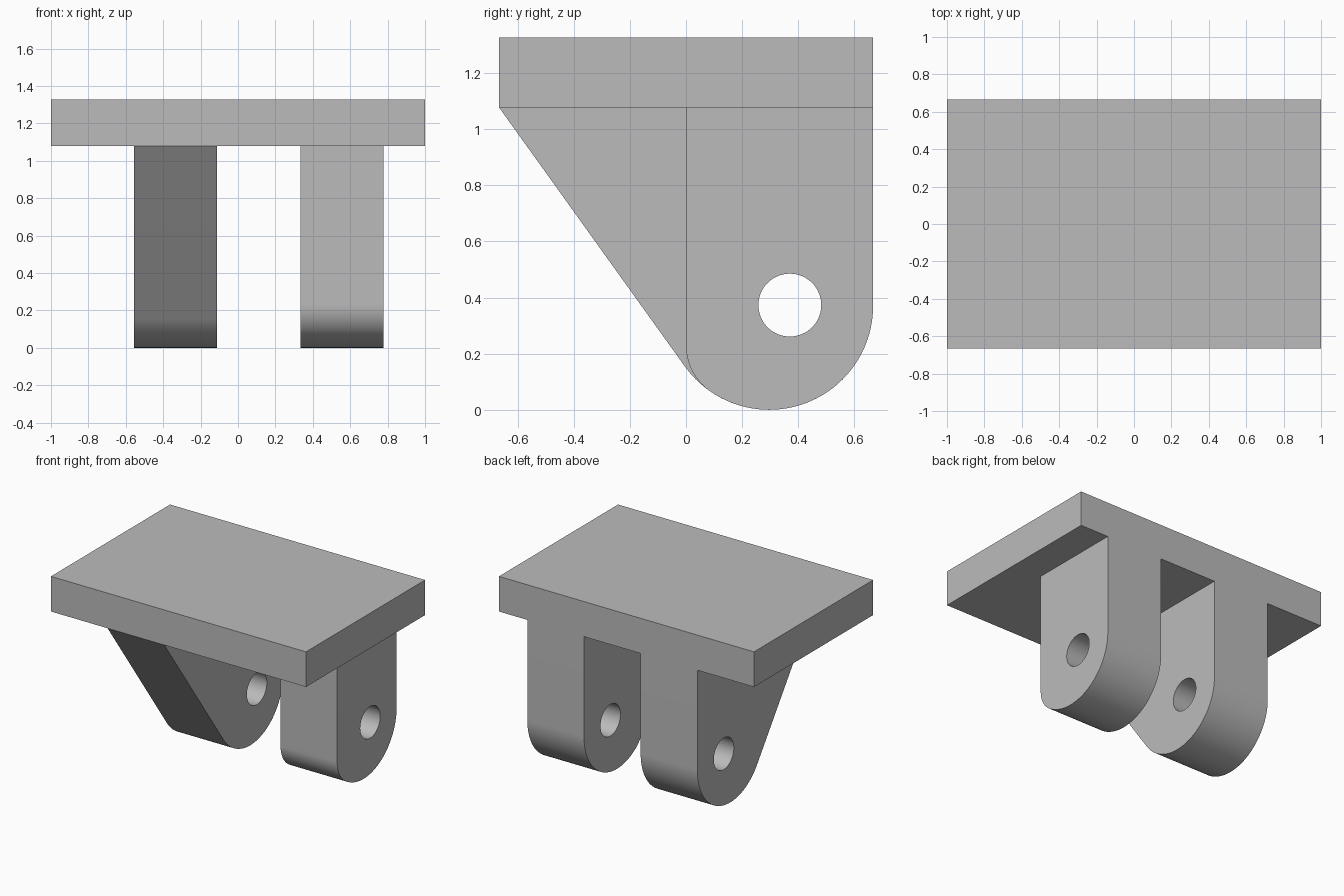
import bpy
import bmesh
from math import sin, cos, atan2, radians, pi, sqrt
from mathutils import Matrix

cube = bpy.data.objects.get("Cube")
if cube:
    bpy.data.objects.remove(cube, do_unlink=True)

HALF_DEPTH = 2 / 3      # half the plate depth, also the back plane
PLATE_Z = 1.078         # underside of the plate
TOP_Z = 1.327
R = 0.37                # rounded end of each lug
CY, CZ = HALF_DEPTH - R, R
FILLET = 0.2            # softer front corner of the straight lug

grey = bpy.data.materials.new("plain grey")
grey.use_nodes = True
grey.diffuse_color = (0.5, 0.5, 0.5, 1)
grey.node_tree.nodes["Principled BSDF"].inputs["Base Color"].default_value = (0.5, 0.5, 0.5, 1)


def make_object(name, bm):
    bmesh.ops.recalc_face_normals(bm, faces=bm.faces[:])
    mesh = bpy.data.meshes.new(name)
    bm.to_mesh(mesh)
    bm.free()
    mesh.materials.append(grey)
    obj = bpy.data.objects.new(name, mesh)
    bpy.context.collection.objects.link(obj)
    return obj


def arc(y, z, radius, start, end, steps):
    angles = [start + (end - start) * i / steps for i in range(steps + 1)]
    return [(y + radius * cos(a), z + radius * sin(a)) for a in angles]


def make_lug(name, x0, x1, profile):
    # Extruded side profile
    bm = bmesh.new()
    face = bm.faces.new([bm.verts.new((x0, y, z)) for y, z in profile])
    moved = bmesh.ops.extrude_face_region(bm, geom=[face])["geom"]
    bmesh.ops.translate(bm, vec=(x1 - x0, 0, 0),
                        verts=[v for v in moved if isinstance(v, bmesh.types.BMVert)])
    lug = make_object(name, bm)

    # Pin hole through the lug
    bm = bmesh.new()
    bmesh.ops.create_cone(bm, cap_ends=True, segments=64, radius1=0.112, radius2=0.112, depth=3,
                          matrix=Matrix.Translation((0, 0.37, 0.373)) @ Matrix.Rotation(pi / 2, 4, 'Y'))
    cutter = make_object("pin_hole_cutter", bm)
    cutter.hide_render = True
    cut = lug.modifiers.new("pin_hole", 'BOOLEAN')
    cut.operation = 'DIFFERENCE'
    cut.solver = 'EXACT'
    cut.object = cutter

    bpy.ops.object.select_all(action='DESELECT')
    bpy.context.view_layer.objects.active = lug
    lug.select_set(True)
    bpy.ops.object.modifier_apply(modifier=cut.name)
    bpy.data.objects.remove(cutter, do_unlink=True)
    bpy.ops.object.shade_smooth_by_angle(angle=radians(30))


# Mounting plate
bm = bmesh.new()
bmesh.ops.create_cube(bm, size=1)
bmesh.ops.scale(bm, vec=(2, 2 * HALF_DEPTH, TOP_Z - PLATE_Z), verts=bm.verts[:])
bmesh.ops.translate(bm, vec=(0, 0, (TOP_Z + PLATE_Z) / 2), verts=bm.verts[:])
make_object("mounting_plate", bm)

# Straight lug: upright front, small fillet running into the big round
drop = sqrt((R - FILLET) ** 2 - (CY - FILLET) ** 2)
join = atan2(-drop, FILLET - CY)
straight = [(HALF_DEPTH, PLATE_Z)]
straight += arc(CY, CZ, R, 0, join, 40)
straight += arc(FILLET, CZ - drop, FILLET, join, -pi, 16)[1:]
straight += [(0, PLATE_Z)]
make_lug("straight_lug", 1 / 3, 7 / 9, straight)

# Braced lug: sloping front edge tangent to the big round
dy, dz = -HALF_DEPTH - CY, PLATE_Z - CZ
tangent = atan2(dz, dy) + atan2(sqrt(dy * dy + dz * dz - R * R), R) - 2 * pi
braced = [(HALF_DEPTH, PLATE_Z)]
braced += arc(CY, CZ, R, 0, tangent, 48)
braced += [(-HALF_DEPTH, PLATE_Z)]
make_lug("braced_lug", -5 / 9, -1 / 9, braced)
